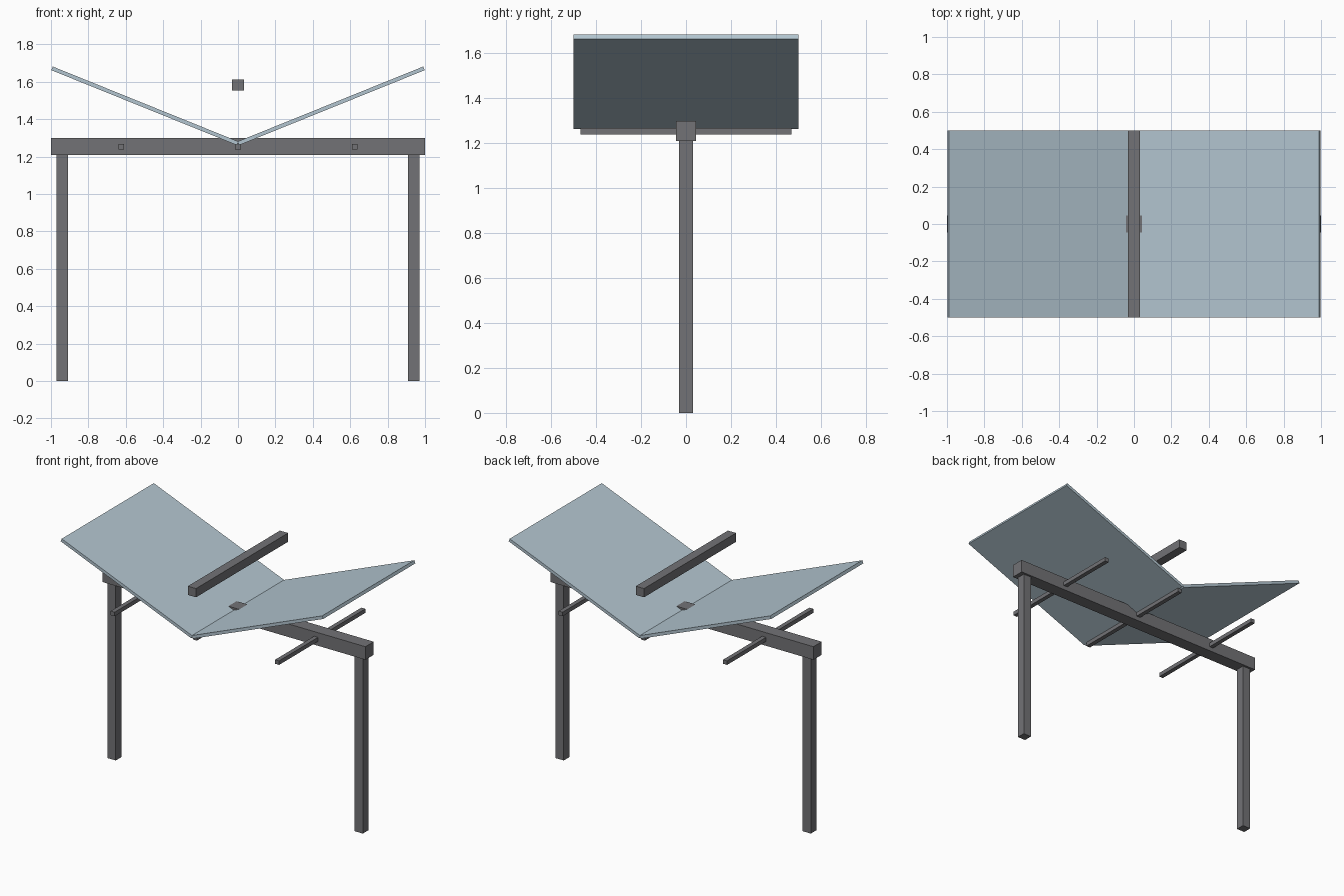
import bpy
import math

if "Cube" in bpy.data.objects:
    bpy.data.objects.remove(bpy.data.objects["Cube"])


def material(name, color):
    mat = bpy.data.materials.new(name)
    mat.diffuse_color = color
    mat.use_nodes = True
    mat.node_tree.nodes["Principled BSDF"].inputs["Base Color"].default_value = mat.diffuse_color
    return mat


frame_mat = material("frame_grey", (0.17, 0.17, 0.18, 1))
panel_mat = material("panel_blue", (0.45, 0.56, 0.63, 1))


def box(name, center, size, mat, tilt=0.0):
    bpy.ops.mesh.primitive_cube_add(size=1, location=center, rotation=(0, tilt, 0))
    obj = bpy.context.object
    obj.name = name
    obj.scale = size
    obj.data.materials.append(mat)
    return obj


# Main cross beam carried by the posts
box("main_beam", (0, 0, 1.253), (2.0, 0.09, 0.09), frame_mat)

# Floating ridge bar above the valley
box("upper_bar", (0, 0, 1.582), (0.062, 1.0, 0.06), frame_mat)

# Thin purlins passing through the beam
for name, x in (("left", -0.625), ("centre", 0), ("right", 0.625)):
    box(name + "_purlin", (x, 0, 1.252), (0.03, 0.936, 0.028), frame_mat)

# Posts and tilted panels on both sides
angle = math.radians(22)
length, thick = 1.07, 0.021
inner_x, inner_z = 0.006, 1.261  # lower inner corner of a panel
cx = inner_x + length / 2 * math.cos(angle) - thick / 2 * math.sin(angle)
cz = inner_z + length / 2 * math.sin(angle) + thick / 2 * math.cos(angle)
for name, side in (("left", -1), ("right", 1)):
    box(name + "_post", (side * 0.939, 0, 0.604), (0.061, 0.06, 1.208), frame_mat)
    box(name + "_panel", (side * cx, 0, cz), (length, 1.0, thick), panel_mat, -side * angle)
